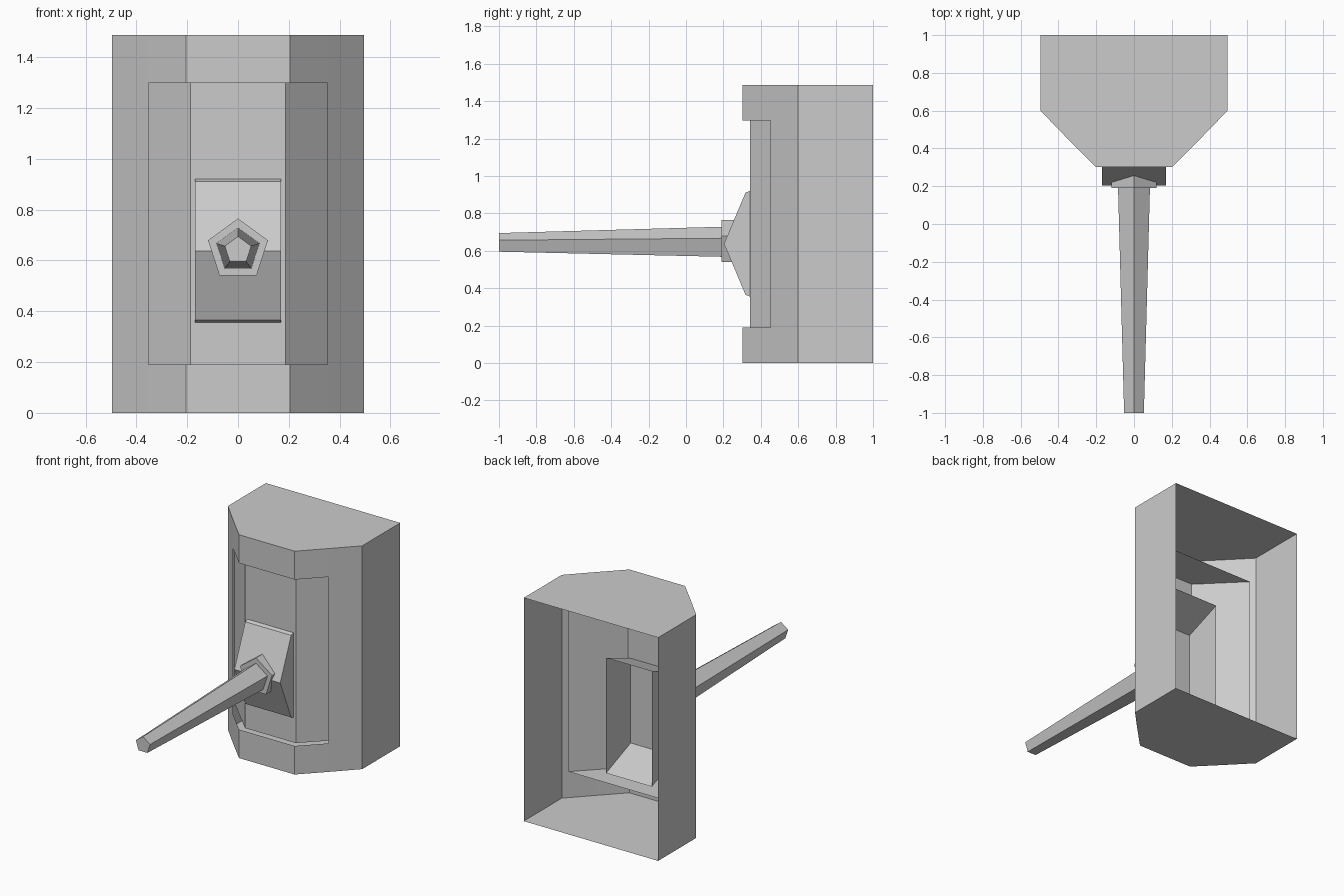
import bpy, bmesh
from math import sin, cos, tau

if "Cube" in bpy.data.objects:
    bpy.data.objects.remove(bpy.data.objects["Cube"])


def finish(name, bm):
    mesh = bpy.data.meshes.new(name)
    bm.to_mesh(mesh)
    bm.free()
    obj = bpy.data.objects.new(name, mesh)
    bpy.context.collection.objects.link(obj)
    return obj


def open_prism(name, profile, levels, place, skip=lambda row, col: False):
    """Sweep an open profile through levels and cap both ends; the back stays open."""
    bm = bmesh.new()
    rings = [[bm.verts.new(place(p, lv)) for p in profile] for lv in levels]
    for r in range(len(levels) - 1):
        for c in range(len(profile) - 1):
            if not skip(r, c):
                bm.faces.new((rings[r][c], rings[r][c + 1],
                              rings[r + 1][c + 1], rings[r + 1][c]))
    bm.faces.new(rings[0][::-1])
    bm.faces.new(rings[-1])
    return finish(name, bm)


def mirrored(half):
    """Left half of a plan profile, completed across x = 0."""
    return half + [(-x, y) for x, y in reversed(half)]


def pentagon_rod(name, sections, z):
    """Five-sided rod along y through (y, radius) sections, one point upward."""
    bm = bmesh.new()
    rings = [[bm.verts.new((r * sin(i * tau / 5), y, z + r * cos(i * tau / 5)))
              for i in range(5)] for y, r in sections]
    for a, b in zip(rings, rings[1:]):
        for i in range(5):
            j = (i + 1) % 5
            bm.faces.new((a[i], a[j], b[j], b[i]))
    bm.faces.new(rings[0])
    bm.faces.new(rings[-1])
    bmesh.ops.recalc_face_normals(bm, faces=bm.faces)
    return finish(name, bm)


upright = lambda p, z: (p[0], p[1], z)
sideways = lambda p, x: (x, p[0], p[1])

# Outer housing: chamfered plan, open back, window across the front faces
open_prism("housing",
           mirrored([(-0.495, 1), (-0.495, 0.6), (-0.352, 0.452), (-0.205, 0.303)]),
           [0, 0.19, 1.298, 1.487], upright,
           skip=lambda row, col: row == 1 and 2 <= col <= 4)

# Recessed tray behind the window, also open at the back
open_prism("recessed_panel", mirrored([(-0.446, 0.6), (-0.187, 0.341)]),
           [0.19, 1.298], upright)

# Wedge-shaped pivot block passing through the panel
open_prism("pivot_block",
           [(0.6, 1.022), (0.318, 0.911), (0.203, 0.638), (0.318, 0.365), (0.6, 0.254)],
           [-0.169, 0.169], sideways)

# Five-sided collar and tapering barrel
pentagon_rod("collar", [(0.19, 0.124), (0.3, 0.124)], 0.641)
pentagon_rod("barrel", [(-1, 0.055), (0.2, 0.089)], 0.64)

# Make the outward side of every prism consistent
for obj in bpy.context.collection.objects:
    if obj.name in {"housing", "recessed_panel", "pivot_block"}:
        bm = bmesh.new()
        bm.from_mesh(obj.data)
        bmesh.ops.recalc_face_normals(bm, faces=bm.faces)
        bm.to_mesh(obj.data)
        bm.free()
